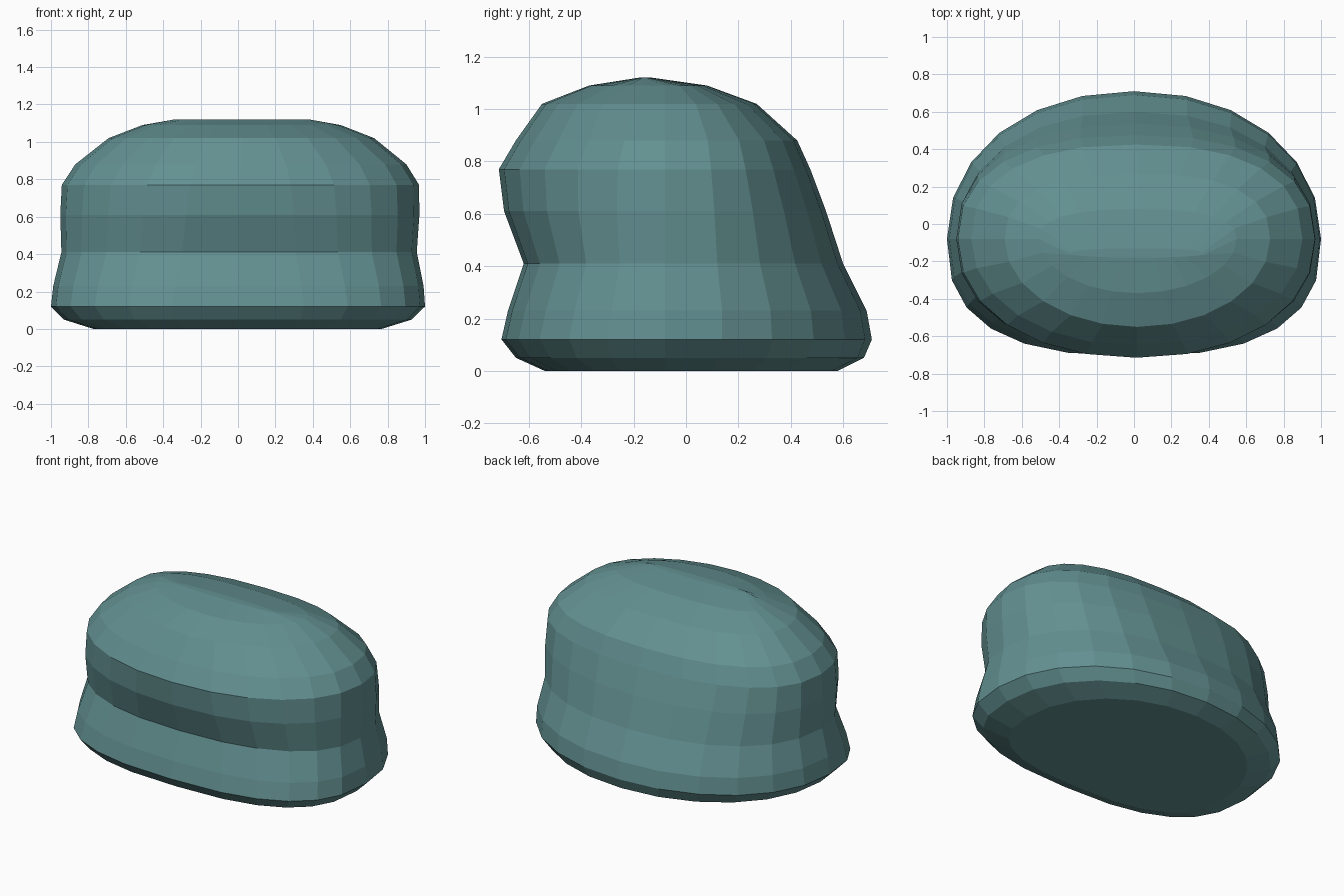
import bpy, bmesh, math

cube = bpy.data.objects.get("Cube")
if cube:
    bpy.data.objects.remove(cube, do_unlink=True)

SIDES = 24

# Horizontal sections: height, half width, front y, back y
SECTIONS = [
    (0.00, 0.77, -0.54, 0.58),
    (0.05, 0.93, -0.65, 0.68),
    (0.12, 1.00, -0.705, 0.71),
    (0.23, 0.99, -0.68, 0.69),
    (0.41, 0.95, -0.62, 0.60),
    (0.61, 0.96, -0.695, 0.535),
    (0.77, 0.955, -0.715, 0.475),
    (0.88, 0.885, -0.65, 0.425),
    (1.02, 0.71, -0.55, 0.27),
    (1.09, 0.53, -0.37, 0.08),
    (1.12, 0.36, -0.18, -0.13),
]


def signed_power(value, power):
    return math.copysign(abs(value) ** power, value)


def section_points(z, half, front, back):
    """Rounded oval: squarer in front at the base, squarer behind at the top."""
    mid = min(-0.08, back - 0.03)
    shift = 0.02 * (z - 0.12)
    for i in range(SIDES):
        angle = math.tau * i / SIDES
        c, s = math.cos(angle), math.sin(angle)
        power, depth = (0.97 - 0.155 * z, back - mid) if s > 0 else (0.74 + 0.25 * z, mid - front)
        yield shift + half * signed_power(c, power), mid + depth * signed_power(s, power), z


# Body colour
teal = bpy.data.materials.new("muted_teal")
teal.use_nodes = True
color = (0.125, 0.28, 0.285, 1)
teal.diffuse_color = color
shader = next(n for n in teal.node_tree.nodes if n.type == "BSDF_PRINCIPLED")
shader.inputs["Base Color"].default_value = color

# Faceted body: skin the sections, then close the base and crown
bm = bmesh.new()
rings = [[bm.verts.new(p) for p in section_points(*s)] for s in SECTIONS]
for low, high in zip(rings, rings[1:]):
    for i in range(SIDES):
        j = (i + 1) % SIDES
        bm.faces.new((low[i], low[j], high[j], high[i]))
bm.faces.new(reversed(rings[0]))
bm.faces.new(rings[-1])
bmesh.ops.recalc_face_normals(bm, faces=bm.faces)

mesh = bpy.data.meshes.new("rounded_body")
bm.to_mesh(mesh)
bm.free()
mesh.materials.append(teal)
body = bpy.data.objects.new("rounded_body", mesh)
bpy.context.collection.objects.link(body)
